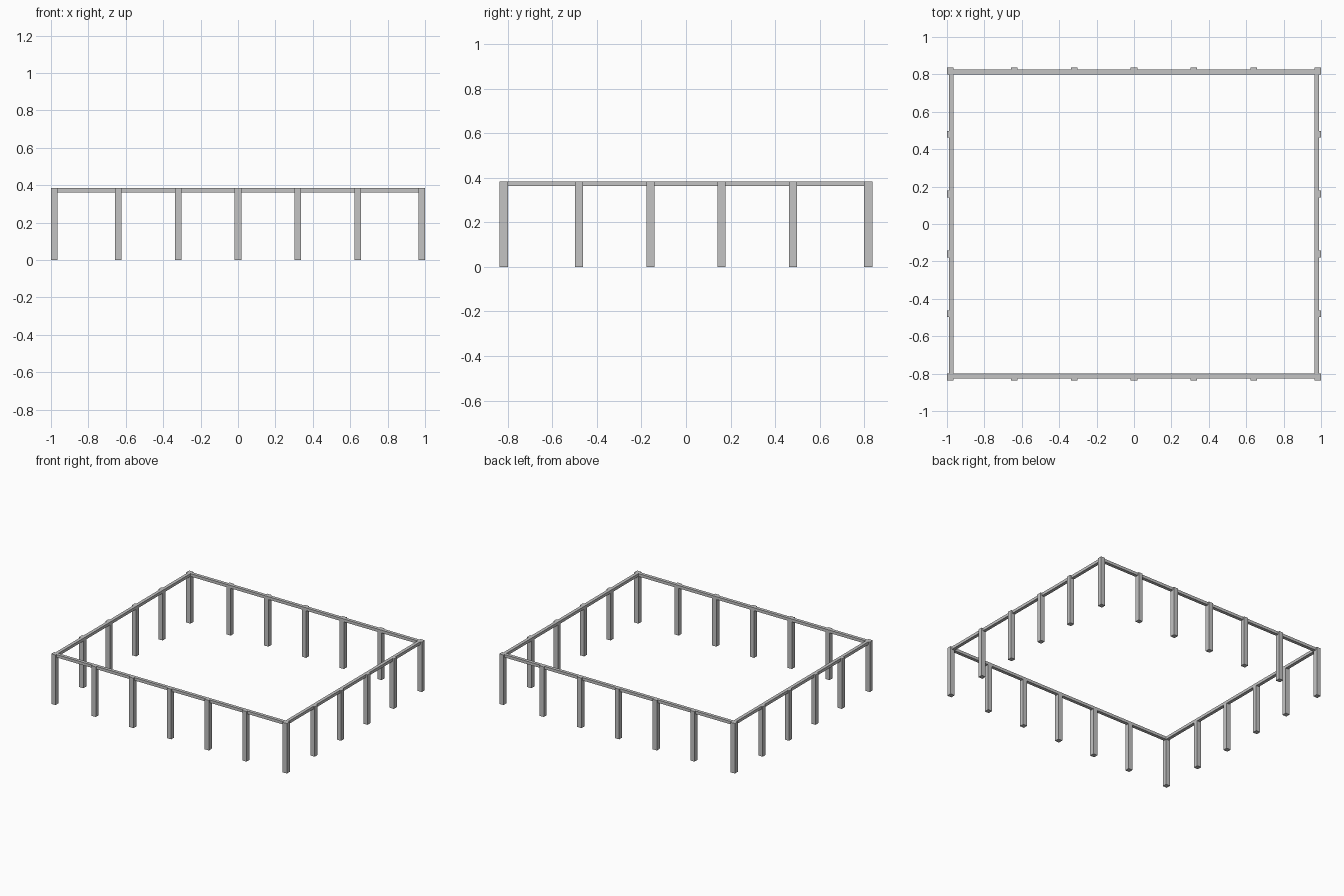
import bpy

cube = bpy.data.objects.get("Cube")
if cube:
    bpy.data.objects.remove(cube, do_unlink=True)

HALF_X, HALF_Y, HEIGHT = 1.0, 0.836, 0.384
POST, RAIL_W, RAIL_H = 0.036, 0.025, 0.022

grey = bpy.data.materials.new("plain grey")
grey.use_nodes = True
colour = (0.55, 0.55, 0.55, 1)
grey.diffuse_color = colour
grey.node_tree.nodes["Principled BSDF"].inputs["Base Color"].default_value = colour


def box(name, centre, size):
    bpy.ops.mesh.primitive_cube_add(size=1, location=centre)
    obj = bpy.context.object
    obj.name = name
    obj.scale = size
    bpy.ops.object.transform_apply(location=False, rotation=False, scale=True)
    obj.data.materials.append(grey)
    return obj


def post(name, x, y):
    box(name, (x, y, HEIGHT / 2), (POST, POST, HEIGHT))


# Post rows stand with their outer faces on the footprint edge
px, py = HALF_X - POST / 2, HALF_Y - POST / 2
# Rails run flush with the inner faces of the posts
rx = HALF_X - POST + RAIL_W / 2
ry = HALF_Y - POST + RAIL_W / 2
rz = HEIGHT - RAIL_H / 2

for side, front in ((-1, "front"), (1, "back")):
    # Corner posts
    for sx, hand in ((-1, "right"), (1, "left")):
        post(f"{front}_{hand}_corner_post", sx * px, side * py)
    # Posts along the long sides
    for i in range(-2, 3):
        post(f"{front}_post", i * 0.32, side * py)
    # Long rail between the corner posts
    box(f"{front}_rail", (0, side * ry, rz),
        (2 * (HALF_X - POST), RAIL_W, RAIL_H))

for side, hand in ((-1, "right"), (1, "left")):
    # Posts along the short sides
    for i in range(4):
        post(f"{hand}_post", side * px, (i - 1.5) * 0.32)
    # Short rail between the corner posts
    box(f"{hand}_rail", (side * rx, 0, rz),
        (RAIL_W, 2 * (HALF_Y - POST), RAIL_H))
